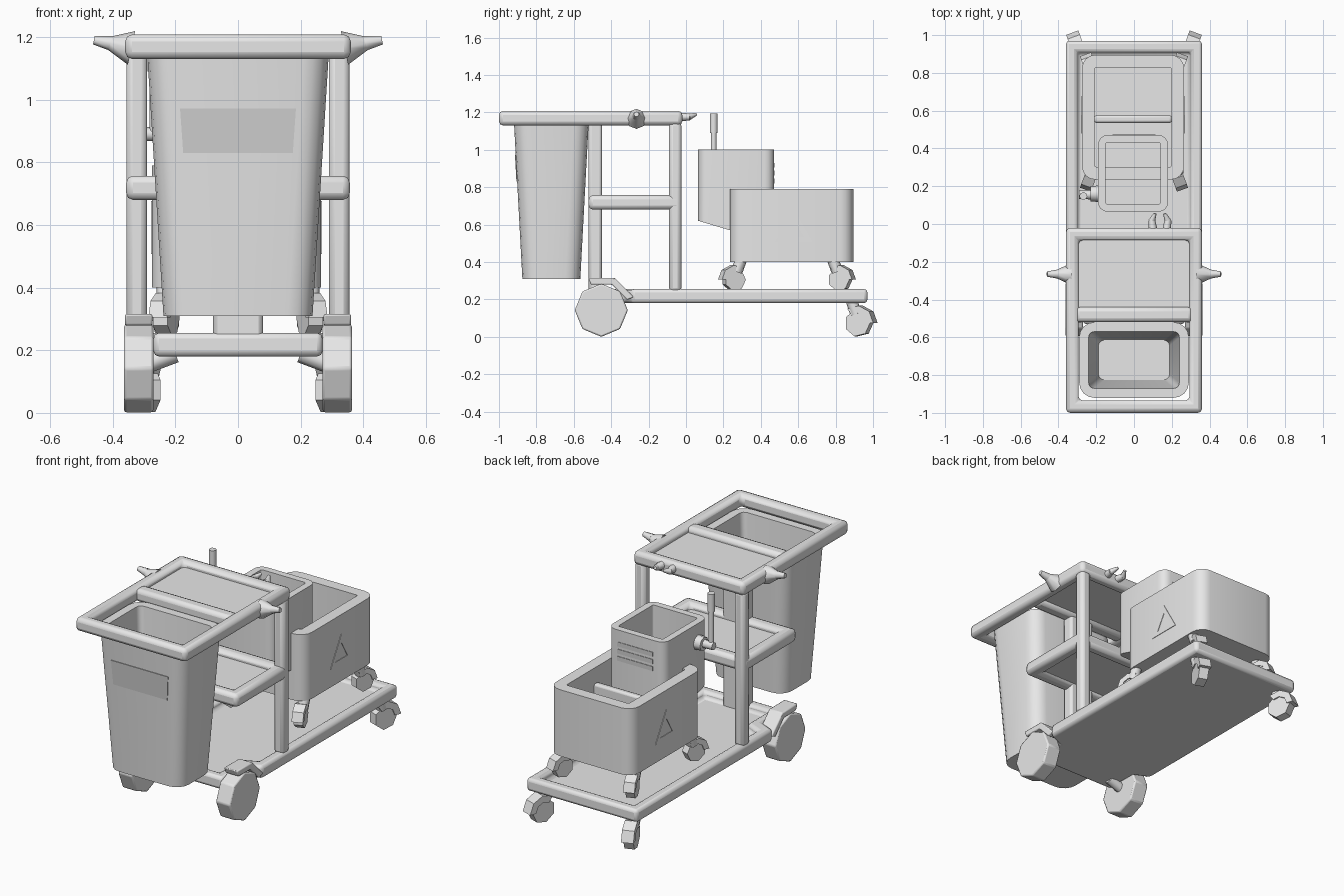
import bpy, bmesh, math
from mathutils import Vector

cube = bpy.data.objects.get("Cube")
if cube:
    bpy.data.objects.remove(cube, do_unlink=True)


def material(name, v):
    m = bpy.data.materials.new(name)
    m.use_nodes = True
    m.diffuse_color = (v, v, v, 1)
    for n in m.node_tree.nodes:
        if n.type == 'BSDF_PRINCIPLED':
            n.inputs["Base Color"].default_value = (v, v, v, 1)
    return m


GREY = material("light grey", 0.8)
DARK = material("mid grey", 0.64)
PALE = material("pale grey", 0.9)


def loft(name, rings, closed=False, bevel=0.0, mat=GREY, loc=(0, 0, 0), yaw=0.0, angle=40):
    """Skin a list of equal-length point rings; cap the ends unless closed."""
    bm = bmesh.new()
    vs = [[bm.verts.new(p) for p in ring] for ring in rings]
    n = len(vs[0])
    pairs = list(zip(vs, vs[1:])) + ([(vs[-1], vs[0])] if closed else [])
    for a, b in pairs:
        for i in range(n):
            j = (i + 1) % n
            bm.faces.new((a[i], a[j], b[j], b[i]))
    if not closed:
        bm.faces.new(vs[0][::-1])
        bm.faces.new(vs[-1])
    bmesh.ops.recalc_face_normals(bm, faces=bm.faces[:])
    me = bpy.data.meshes.new(name)
    bm.to_mesh(me)
    bm.free()
    ob = bpy.data.objects.new(name, me)
    bpy.context.collection.objects.link(ob)
    ob.location = loc
    ob.rotation_euler.z = yaw
    me.materials.append(mat)
    if bevel:
        b = ob.modifiers.new("bevel", 'BEVEL')
        b.width, b.segments, b.limit_method = bevel, 2, 'ANGLE'
        b.angle_limit = math.radians(35)
    bpy.ops.object.select_all(action='DESELECT')
    ob.select_set(True)
    bpy.context.view_layer.objects.active = ob
    bpy.ops.object.shade_smooth_by_angle(angle=math.radians(angle))
    return ob


def rect(x0, x1, y0, y1, z):
    return [(x0, y0, z), (x1, y0, z), (x1, y1, z), (x0, y1, z)]


def box(name, x0, x1, y0, y1, z0, z1, bevel=0.0, mat=GREY):
    return loft(name, [rect(x0, x1, y0, y1, z) for z in (z0, z1)], bevel=bevel, mat=mat)


def frame(name, hx, y0, y1, z0, z1, w):
    def ring(d, z):
        return rect(-hx + d, hx - d, y0 + d, y1 - d, z)
    return loft(name, [ring(0, z0), ring(0, z1), ring(w, z1), ring(w, z0)], True, 0.022)


def rounded(cx, cy, hx, hy, r, z, seg=4):
    pts = []
    for k, (sx, sy) in enumerate([(1, 1), (-1, 1), (-1, -1), (1, -1)]):
        for i in range(seg + 1):
            a = math.pi / 2 * (k + i / seg)
            pts.append((cx + sx * (hx - r) + r * math.cos(a),
                        cy + sy * (hy - r) + r * math.sin(a), z))
    return pts


def tub(name, cx, cy, bottom, top, z0, z1, floor, wall, r):
    """Open container with rounded corners; bottom and top are half sizes."""
    inner = [h - wall for h in top]
    low = [h - wall for h in bottom]
    ri = max(r - wall, 0.01)
    return loft(name, [rounded(cx, cy, *bottom, r, z0), rounded(cx, cy, *top, r, z1),
                       rounded(cx, cy, *inner, ri, z1), rounded(cx, cy, *low, ri, floor)])


def rod(name, p, q, r1, r2, n=8):
    p, q = Vector(p), Vector(q)
    d = (q - p).normalized()
    u = d.orthogonal().normalized()
    v = d.cross(u)
    ang = [2 * math.pi * i / n for i in range(n)]
    return loft(name, [[c + (u * math.cos(a) + v * math.sin(a)) * r for a in ang]
                       for c, r in ((p, r1), (q, r2))], angle=50)


def arc(r, a0, a1, n):
    return [(r * math.cos(math.radians(a0 + (a1 - a0) * i / n)),
             r * math.sin(math.radians(a0 + (a1 - a0) * i / n))) for i in range(n + 1)]


def prism(name, yz, w, loc, yaw=0.0, bevel=0.0):
    """Extrude a y-z outline by width w along x."""
    return loft(name, [[(x, y, z) for y, z in yz] for x in (-w / 2, w / 2)],
                loc=loc, yaw=yaw, bevel=bevel, angle=30)


def caster(name, x, y, z, r, w, top, yaw, out):
    prism(name + "_wheel", arc(r, 0, 360, 7)[:-1], w, (x, y, z), yaw)
    a0, a1 = (0, 125) if out > 0 else (55, 180)
    cover = arc(r * 1.3, a0, a1, 3) + arc(r * 0.75, a0, a1, 3)[::-1]
    prism(name + "_cover", cover, w * 1.25, (x, y, z), yaw)
    rod(name + "_stem", (x, y - out * 0.015, z + r * 0.7), (x, y - out * 0.04, top), 0.032, 0.03)


# Platform: narrower between the front wheels, with a raised rim
def platform(d, z):
    half = [(0.36 - d, 0.97 - d), (0.36 - d, -0.29 + d), (0.27 - d, -0.33 + d), (0.27 - d, -0.53 + d)]
    return [(x, y, z) for x, y in half] + [(-x, y, z) for x, y in half[::-1]]


loft("platform", [platform(0, 0.18), platform(0, 0.255), platform(0.06, 0.255),
                  platform(0.06, 0.215)], bevel=0.018)

# Uprights, shelves and top frame
box("front_upright", -0.08, 0.08, -0.52, -0.45, 0.2, 1.15, 0.015)
for s, side in ((1, "left"), (-1, "right")):
    x = 0.323 * s
    box(side + "_rear_upright", x - 0.033, x + 0.033, -0.09, -0.025, 0.24, 1.15, 0.02)
frame("middle_shelf_frame", 0.357, -0.52, -0.03, 0.68, 0.757, 0.07)
box("middle_shelf_panel", -0.3, 0.3, -0.47, -0.07, 0.705, 0.725)
frame("top_frame", 0.36, -1.0, -0.02, 1.13, 1.208, 0.066)
box("top_cross_bar", -0.31, 0.31, -0.52, -0.44, 1.132, 1.206, 0.022)
box("top_shelf_panel", -0.31, 0.31, -0.46, -0.07, 1.155, 1.175)

# Hooks on the sides and a tool clip at the rear of the top frame
for s, side in ((1, "left"), (-1, "right")):
    rod(side + "_hook_base", (0.34 * s, -0.265, 1.165), (0.41 * s, -0.265, 1.18), 0.055, 0.022)
    rod(side + "_hook_tip", (0.405 * s, -0.265, 1.18), (0.46 * s, -0.265, 1.19), 0.024, 0.014)
    cx = 0.137 + 0.035 * s
    rod(side + "_clip_prong", (cx, -0.04, 1.175), (cx + 0.008 * s, 0.02, 1.175), 0.024, 0.018)
    rod(side + "_clip_tip", (cx + 0.008 * s, 0.015, 1.175), (cx - 0.01 * s, 0.055, 1.19), 0.018, 0.008)

# Waste bin hanging in the front of the frame, with its label plate
tub("waste_bin", 0, -0.72, (0.238, 0.155), (0.29, 0.2), 0.31, 1.15, 0.4, 0.05, 0.08)


def label(off):
    def y(z):
        return -0.92 + (1.15 - z) * 0.0536 - off
    return [(x, y(z), z) for x, z in ((-0.175, 0.83), (0.175, 0.83), (0.185, 0.972), (-0.185, 0.972))]


loft("bin_label", [label(-0.003), label(0.004)], mat=DARK)

# Large front wheels with angular mudguards
for s, side in ((1, "left"), (-1, "right")):
    hub = (0.317 * s, -0.453, 0.142)
    prism(side + "_front_wheel", arc(0.142, 0, 360, 8)[:-1], 0.093, hub, bevel=0.008)
    guard = arc(0.187, 22, 112, 2) + arc(0.148, 22, 112, 2)[::-1]
    prism(side + "_mudguard", guard, 0.088, hub, bevel=0.006)
    rod(side + "_axle", (0.2 * s, -0.453, 0.19), (0.28 * s, -0.453, 0.16), 0.03, 0.03)
    # Swivel casters under the platform and under the bucket
    caster(side + "_rear_caster", 0.295 * s, 0.925, 0.073, 0.072, 0.055, 0.19, -0.35 * s, 1)
    caster(side + "_bucket_rear_caster", 0.23 * s, 0.825, 0.305, 0.06, 0.05, 0.41, -0.35 * s, 1)
    caster(side + "_bucket_front_caster", 0.23 * s, 0.255, 0.305, 0.06, 0.05, 0.41, 0.35 * s, -1)

# Mop bucket with divider and triangular warning plates
tub("mop_bucket", -0.005, 0.565, (0.27, 0.33), (0.27, 0.33), 0.4, 0.79, 0.45, 0.067, 0.07)
box("bucket_divider", -0.21, 0.2, 0.535, 0.575, 0.44, 0.7, 0.012)


def triangle(x, k):
    return [(x, 0.578 + k * dy, 0.562 + k * dz) for dy, dz in ((-0.1, -0.055), (0.1, -0.055), (0, 0.115))]


for x, side in ((0.265, "left"), (-0.275, "right")):
    a, b = x - 0.003, x + 0.003
    loft(side + "_warning_triangle", [triangle(a, 1), triangle(b, 1), triangle(b, 0.55),
                                      triangle(a, 0.55)], True, mat=PALE)

# Wringer with sloping underside and slotted rear face
wringer = tub("wringer", -0.005, 0.268, (0.185, 0.203), (0.185, 0.203), 0.5, 1.0, 0.66, 0.04, 0.05)
for v in wringer.data.vertices:
    if v.co.z < 0.6:
        v.co.z = 0.64 - 0.3 * v.co.y
for i in range(3):
    z = 0.82 + i * 0.042
    box("wringer_slot", -0.115, 0.115, 0.468, 0.474, z, z + 0.026, mat=DARK)

# Wringer lever
rod("lever_pivot", (-0.17, 0.16, 0.89), (-0.23, 0.16, 0.89), 0.045, 0.04)
rod("lever_axle", (-0.22, 0.155, 0.89), (-0.29, 0.155, 0.89), 0.025, 0.022)
rod("lever_arm", (-0.268, 0.148, 0.88), (-0.268, 0.148, 1.1), 0.015, 0.015)
rod("lever_grip", (-0.268, 0.148, 1.09), (-0.268, 0.148, 1.195), 0.021, 0.021)
